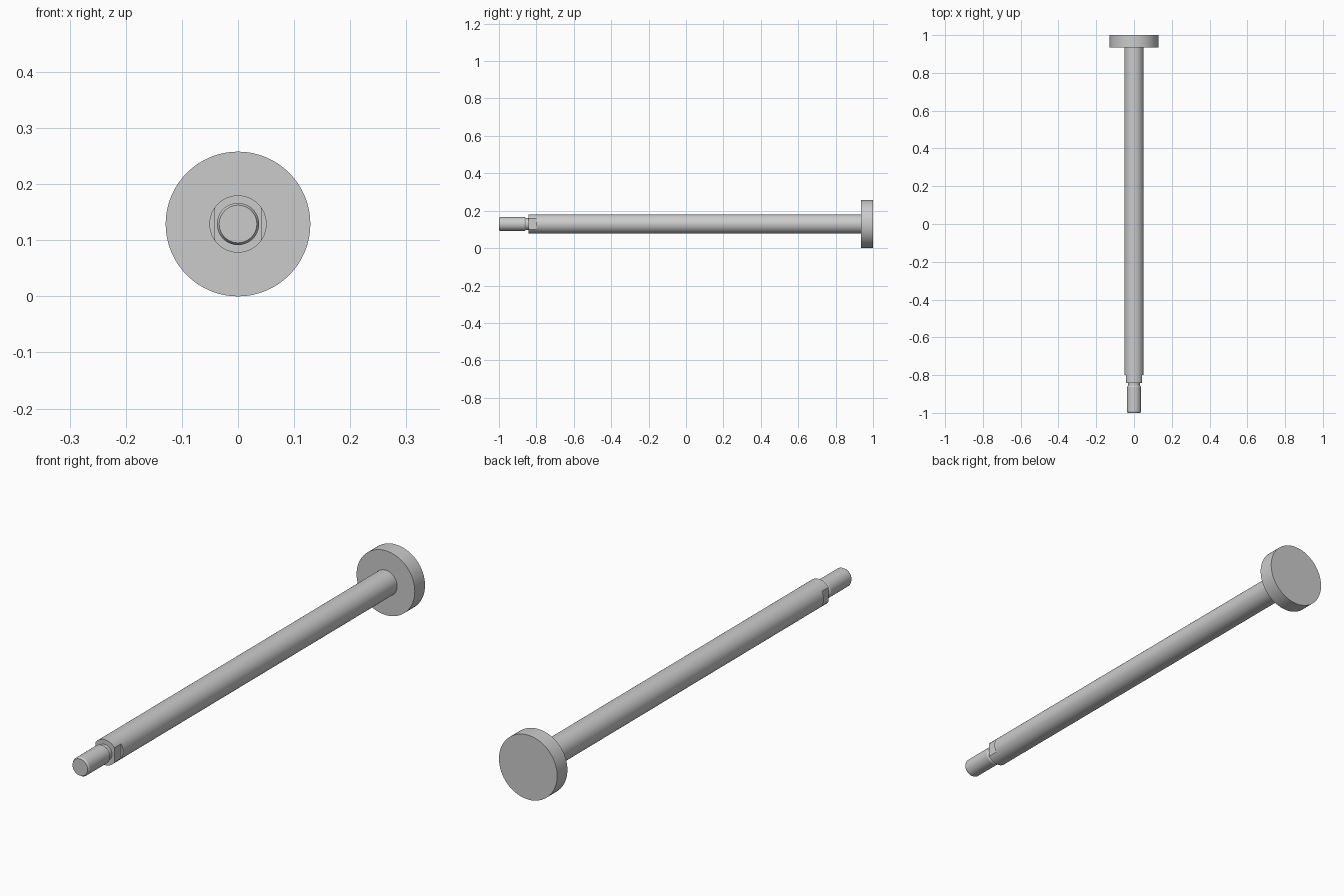
import bpy, bmesh, math

if "Cube" in bpy.data.objects:
    bpy.data.objects.remove(bpy.data.objects["Cube"])

AXIS_Z = 0.129
SIDES = 64


def lathe(name, profile):
    """Solid of revolution about the y axis; profile is (y, radius) pairs."""
    bm = bmesh.new()
    rings = []
    for y, r in profile:
        rings.append([bm.verts.new((r * math.cos(2 * math.pi * i / SIDES), y,
                                    AXIS_Z + r * math.sin(2 * math.pi * i / SIDES)))
                      for i in range(SIDES)])
    for a, b in zip(rings, rings[1:]):
        for i in range(SIDES):
            j = (i + 1) % SIDES
            bm.faces.new((a[i], a[j], b[j], b[i]))
    bm.faces.new(rings[0])
    bm.faces.new(rings[-1])
    bmesh.ops.recalc_face_normals(bm, faces=bm.faces)
    mesh = bpy.data.meshes.new(name)
    bm.to_mesh(mesh)
    bm.free()
    obj = bpy.data.objects.new(name, mesh)
    bpy.context.collection.objects.link(obj)
    return obj


def activate(obj):
    bpy.ops.object.select_all(action='DESELECT')
    obj.select_set(True)
    bpy.context.view_layer.objects.active = obj


# One turned piece: chamfered spigot, relief neck, shaft and end disc
rod = lathe("rod_with_end_disc", [
    (-1.0, 0.0335), (-0.993, 0.0375), (-0.864, 0.0375), (-0.856, 0.032),
    (-0.843, 0.032), (-0.843, 0.051), (0.935, 0.051),
    (0.935, 0.129), (1.0, 0.129)])

# Two wrench flats milled into the shaft's front end
for side in (-1, 1):
    bpy.ops.mesh.primitive_cube_add(size=1, location=(side * 0.092, -0.825, AXIS_Z))
    cutter = bpy.context.object
    cutter.name = "flat_cutter"
    cutter.hide_render = True
    cutter.scale = (0.1, 0.05, 0.2)
    activate(rod)
    mod = rod.modifiers.new("wrench_flat", 'BOOLEAN')
    mod.operation = 'DIFFERENCE'
    mod.solver = 'EXACT'
    mod.object = cutter
    bpy.ops.object.modifier_apply(modifier=mod.name)
    bpy.data.objects.remove(cutter)

activate(rod)
bpy.ops.object.shade_smooth_by_angle(angle=math.radians(25))
